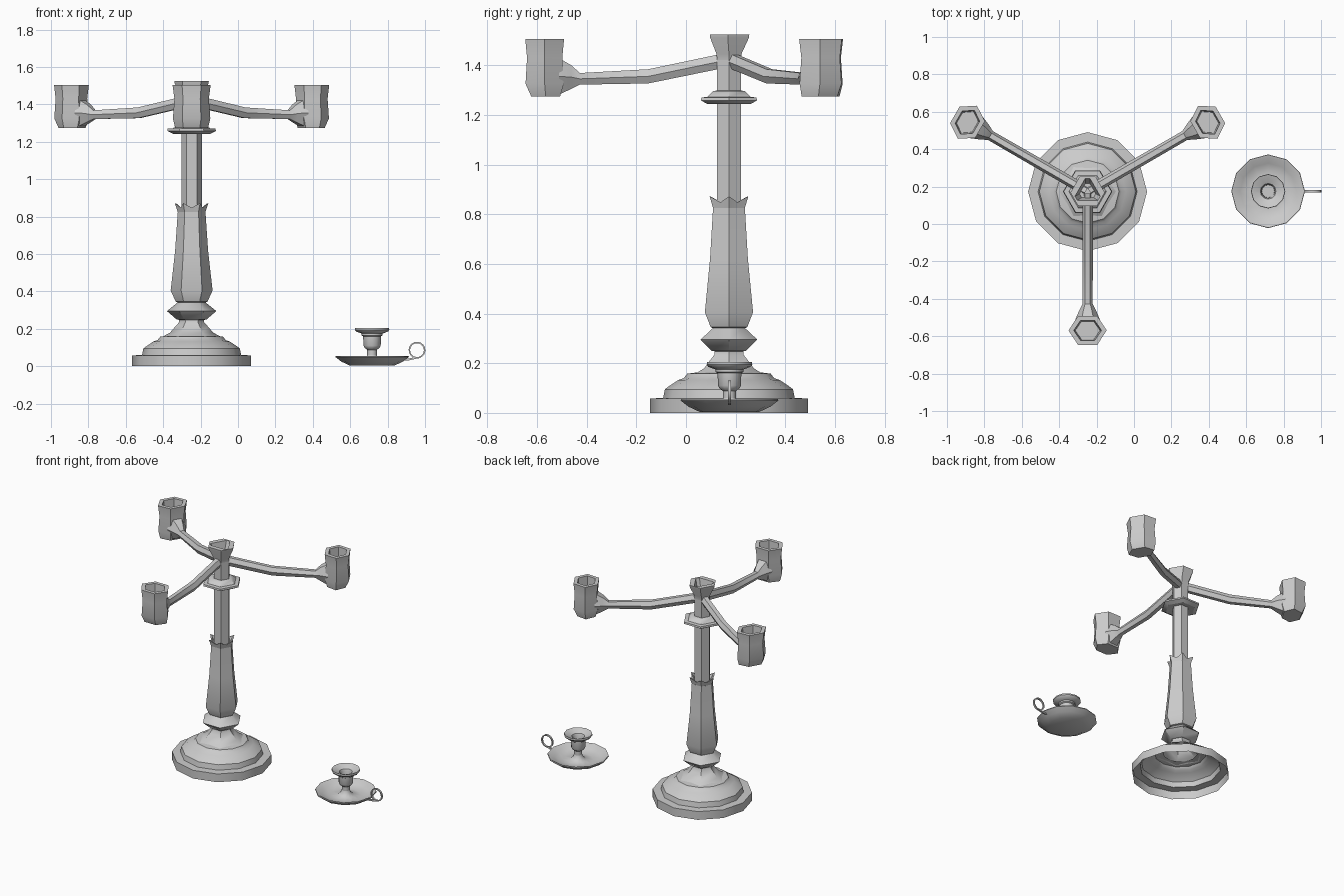
import bpy, bmesh
from math import sin, cos, pi, radians
from mathutils import Matrix, Vector

if "Cube" in bpy.data.objects:
    bpy.data.objects.remove(bpy.data.objects["Cube"])

STAND = Vector((-0.248, 0.173, 0))
STICK = Vector((0.717, 0.175, 0))


def loft(name, rings, origin, cap_start=False, cap_end=False, spin=0, angle=40):
    """Skin a list of equal-length point rings into one object."""
    bm = bmesh.new()
    loops = [[bm.verts.new(p) for p in ring] for ring in rings]
    n = len(loops[0])
    for a, b in zip(loops, loops[1:]):
        for i in range(n):
            j = (i + 1) % n
            bm.faces.new((a[i], a[j], b[j], b[i]))
    if cap_start:
        bm.faces.new(loops[0][::-1])
    if cap_end:
        bm.faces.new(loops[-1])
    bm.transform(Matrix.Translation(origin) @ Matrix.Rotation(spin, 4, 'Z'))
    if cap_start or cap_end:
        bmesh.ops.recalc_face_normals(bm, faces=bm.faces)
    me = bpy.data.meshes.new(name)
    bm.to_mesh(me)
    bm.free()
    ob = bpy.data.objects.new(name, me)
    bpy.context.collection.objects.link(ob)
    bpy.ops.object.select_all(action='DESELECT')
    ob.select_set(True)
    bpy.context.view_layer.objects.active = ob
    bpy.ops.object.shade_smooth_by_angle(angle=radians(angle))
    return ob


def ring(r, z, n):
    return [(r * cos(2 * pi * i / n), r * sin(2 * pi * i / n), z) for i in range(n)]


def turned(name, profile, n, origin, **kw):
    return loft(name, [ring(r, z, n) for r, z in profile], origin, **kw)


# stepped base, hollow underneath
turned("base", [(.318, 0), (.318, .058), (.265, .06), (.258, .095), (.245, .105),
                (.205, .132), (.182, .14), (.168, .158), (.11, .165)], 12, STAND)

# six-sided pedestal, knob and column
turned("pedestal", [(.155, .158), (.115, .18), (.085, .215), (.067, .235), (.067, .25)], 6, STAND)
turned("knob", [(.067, .248), (.08, .25), (.132, .295), (.07, .345)], 6, STAND)
turned("column", [(.07, .34), (.085, .345), (.112, .405), (.088, .62), (.074, .825)], 6, STAND)


# pointed crown at the top of the column
def crown_ring(rc, zc, rm, zm):
    return [((rm if i % 2 else rc) * cos(i * pi / 6), (rm if i % 2 else rc) * sin(i * pi / 6),
             zm if i % 2 else zc) for i in range(12)]


loft("column_crown", [crown_ring(.074, .825, .064, .825), crown_ring(.09, .872, .068, .848),
                      crown_ring(.078, .868, .06, .844), crown_ring(.055, .825, .048, .825)], STAND)

# upper stem and drip collar
turned("stem", [(.055, .80), (.055, 1.44)], 6, STAND)
turned("collar", [(.055, 1.25), (.1, 1.243), (.13, 1.258), (.128, 1.27), (.1, 1.272),
                  (.075, 1.295), (.055, 1.298)], 6, STAND)


# central cup with triangular mouth
def tri_ring(r, z, half):
    return [(r * cos(radians(a)), r * sin(radians(a)), z)
            for c in (90, 210, 330) for a in (c - half, c + half)]


loft("centre_cup", [tri_ring(.055, 1.42, 30), tri_ring(.058, 1.445, 30), tri_ring(.09, 1.51, 27),
                    tri_ring(.092, 1.524, 27), tri_ring(.072, 1.524, 10), tri_ring(.045, 1.44, 15)],
     STAND, cap_end=True)


# arms and their cups, drawn facing front then spun round the stem
def arm_ring(y, z, rx, rz):
    return [(rx * cos(i * pi / 3), y, z + rz * sin(i * pi / 3)) for i in range(6)]


def cup_ring(sx, sy, z, y=-.742):
    return [(sx * cos(i * pi / 3), y + sy * sin(i * pi / 3) / .866, z) for i in range(6)]


for k, side in enumerate(("front", "right", "left")):
    spin = k * 2 * pi / 3
    loft(side + "_arm", [arm_ring(-.01, 1.422, .028, .034), arm_ring(-.05, 1.412, .028, .034),
                         arm_ring(-.325, 1.355, .028, .033), arm_ring(-.60, 1.345, .027, .027),
                         arm_ring(-.635, 1.352, .045, .055), arm_ring(-.685, 1.355, .066, .085)],
         STAND, spin=spin)
    loft(side + "_cup", [cup_ring(.088, .058, 1.274, -.738), cup_ring(.1, .077, 1.325),
                         cup_ring(.092, .071, 1.43), cup_ring(.102, .078, 1.505),
                         cup_ring(.074, .054, 1.505), cup_ring(.066, .048, 1.39)],
         STAND, cap_start=True, cap_end=True, spin=spin)

# small chamberstick: dish, stem and candle socket
turned("dish", [(.12, .004), (.165, .025), (.197, .05), (.195, .056), (.185, .054),
                (.15, .03), (.1, .018), (.055, .022), (.032, .042), (.026, .06)], 12, STICK,
       cap_start=True)
turned("socket", [(.026, .055), (.026, .088), (.04, .098), (.046, .11), (.048, .16), (.056, .165),
                  (.056, .175), (.085, .185), (.092, .195), (.09, .205), (.075, .2), (.042, .185),
                  (.036, .17), (.034, .11)], 12, STICK, cap_end=True)

# finger ring
hoop = []
for i in range(17):
    a = radians(-140 + 360 * i / 16)
    c, s = cos(a), sin(a)
    hoop.append([(.24 + r * c, w, .086 + r * s)
                 for r, w in ((.037, -.006), (.045, -.006), (.045, .006), (.037, .006))])
loft("finger_ring", hoop, STICK)
bm_tab = [[(x, y, z + dz) for y, dz in ((-.006, -.005), (.006, -.005), (.006, .005), (-.006, .005))]
          for x, z in ((.17, .036), (.2, .037), (.235, .045))]
loft("ring_tab", bm_tab, STICK, cap_start=True, cap_end=True)
